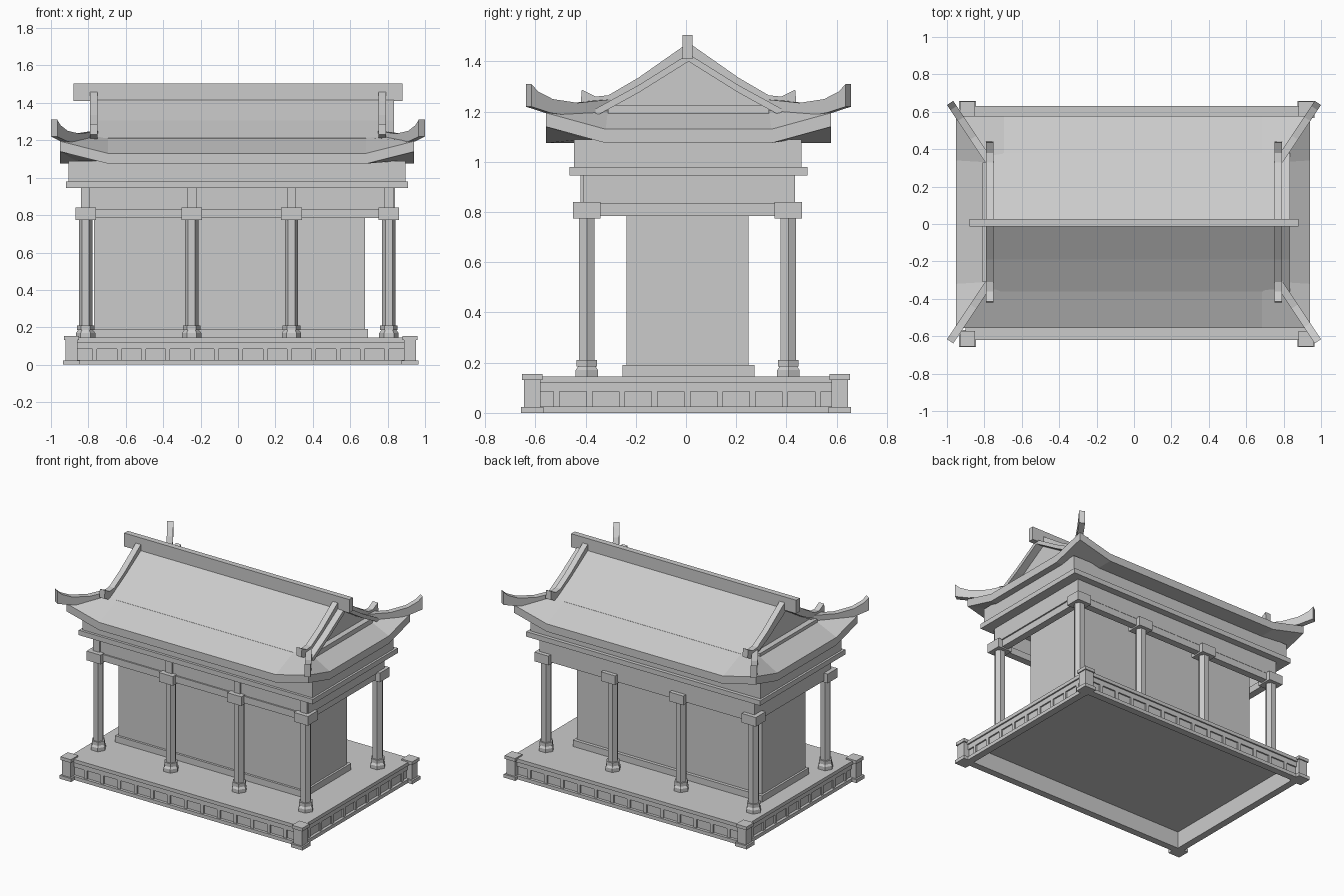
import bpy, bmesh
from mathutils import Vector, Matrix
from math import pi

if "Cube" in bpy.data.objects:
    bpy.data.objects.remove(bpy.data.objects["Cube"], do_unlink=True)

stone = bpy.data.materials.new("plain_grey")
stone.use_nodes = True
GREY = (0.6, 0.6, 0.6, 1)
stone.diffuse_color = GREY
stone.node_tree.nodes["Principled BSDF"].inputs["Base Color"].default_value = GREY


def finish(name, bm):
    bmesh.ops.recalc_face_normals(bm, faces=bm.faces)
    mesh = bpy.data.meshes.new(name)
    bm.to_mesh(mesh)
    bm.free()
    mesh.materials.append(stone)
    obj = bpy.data.objects.new(name, mesh)
    bpy.context.collection.objects.link(obj)
    return obj


def add_box(bm, x0, x1, y0, y1, z0, z1):
    place = Matrix.Translation(((x0 + x1) / 2, (y0 + y1) / 2, (z0 + z1) / 2))
    bmesh.ops.create_cube(bm, size=1, matrix=place @ Matrix.Diagonal((x1 - x0, y1 - y0, z1 - z0, 1)))


def box(name, *bounds):
    bm = bmesh.new()
    add_box(bm, *bounds)
    return finish(name, bm)


def block(name, x, y, half, z0, z1):
    return box(name, x - half, x + half, y - half, y + half, z0, z1)


def frame(name, x0, x1, y0, y1, z0, z1, t):
    """Rectangular ring of four beams."""
    bm = bmesh.new()
    add_box(bm, x0, x1, y0, y0 + t, z0, z1)
    add_box(bm, x0, x1, y1 - t, y1, z0, z1)
    add_box(bm, x0, x0 + t, y0 + t, y1 - t, z0, z1)
    add_box(bm, x1 - t, x1, y0 + t, y1 - t, z0, z1)
    return finish(name, bm)


def profile(name, outline, origin, along, half):
    """Upright outline of (distance, height), thickened to both sides."""
    along = Vector(along).normalized()
    side = Vector((-along.y, along.x, 0)) * half
    bm = bmesh.new()
    rings = [[bm.verts.new(Vector(origin) + along * s + Vector((0, 0, z)) + side * k)
              for s, z in outline] for k in (-1, 1)]
    for ring in rings:
        bm.faces.new(ring)
    n = len(outline)
    for i in range(n):
        j = (i + 1) % n
        bm.faces.new((rings[0][i], rings[0][j], rings[1][j], rings[1][i]))
    return finish(name, bm)


def add_hex(bm, x, y, r0, r1, z0, z1):
    place = Matrix.Translation((x, y, (z0 + z1) / 2)) @ Matrix.Rotation(pi / 2, 4, 'Z')
    bmesh.ops.create_cone(bm, cap_ends=True, segments=6, radius1=r0, radius2=r1,
                          depth=z1 - z0, matrix=place)


# Platform: floor slab, rails, recessed band with dividers
PX0, PX1, PY0, PY1 = -0.9, 0.93, -0.62, 0.63
box("platform_floor", PX0, PX1, PY0, PY1, 0.12, 0.145)
frame("platform_upper_band", PX0 + .01, PX1 - .01, PY0 + .01, PY1 - .01, 0.085, 0.12, 0.04)
frame("platform_recess", PX0 + .02, PX1 - .02, PY0 + .02, PY1 - .02, 0.02, 0.085, 0.03)
frame("platform_foot_rail", PX0, PX1, PY0, PY1, 0, 0.025, 0.05)
dividers = bmesh.new()
for i in range(13):
    x = 0.015 + (i - 6) * 0.13
    for y in (PY0 + .017, PY1 - .017):
        add_box(dividers, x - .012, x + .012, y - .007, y + .007, 0.025, 0.085)
for i in range(9):
    y = 0.005 + (i - 4) * 0.13
    for x in (PX0 + .017, PX1 - .017):
        add_box(dividers, x - .007, x + .007, y - .012, y + .012, 0.025, 0.085)
finish("platform_dividers", dividers)

# Corner posts of the platform
for x in (-0.89, 0.92):
    for y in (-0.613, 0.613):
        block("corner_post", x, y, 0.033, 0.02, 0.135)
        block("corner_post_cap", x, y, 0.041, 0.132, 0.155)
        block("corner_post_foot", x, y, 0.045, 0, 0.024)

# Hall walls
box("wall_plinth", -0.785, 0.695, -0.253, 0.272, 0.14, 0.19)
box("hall_walls", -0.77, 0.68, -0.237, 0.249, 0.19, 0.95)

# Six-sided columns with bases, caps and short posts
for y in (-0.395, 0.408):
    for x in (-0.815, -0.248, 0.286, 0.807):
        bm = bmesh.new()
        add_hex(bm, x, y, 0.052, 0.052, 0.14, 0.17)
        add_hex(bm, x, y, 0.052, 0.04, 0.17, 0.185)
        add_hex(bm, x, y, 0.047, 0.047, 0.185, 0.21)
        add_hex(bm, x, y, 0.036, 0.036, 0.21, 0.785)
        finish("column", bm)
        block("column_cap", x, y, 0.055, 0.775, 0.84)
        block("short_post", x, y, 0.025, 0.84, 0.95)

# Beams and plates above the columns
frame("lower_beam", -0.84, 0.83, -0.42, 0.433, 0.785, 0.833, 0.05)
frame("frieze", -0.84, 0.84, -0.41, 0.435, 0.833, 0.95, 0.03)
box("cornice_plate", -0.92, 0.91, -0.465, 0.485, 0.945, 0.98)
box("roof_base", -0.905, 0.895, -0.447, 0.46, 0.98, 1.09)

# Lower roof ring with upswept eave corners
CX, CY = -0.005, 0.01


def loop(hx, hy, bx, by, low, high):
    """Twelve points round a rectangle, its corners lifted to the high level."""
    quarter = [(hx, by, low), (hx, hy, high), (bx, hy, low)]
    pts = quarter + [(-x, y, z) for x, y, z in reversed(quarter)]
    return pts + [(-x, -y, z) for x, y, z in pts]


bm = bmesh.new()
rings = [[bm.verts.new((x + CX, y + CY, z)) for x, y, z in pts] for pts in (
    loop(0.78, 0.36, 0.69, 0.32, 1.215, 1.22),
    loop(0.947, 0.567, 0.69, 0.33, 1.13, 1.195),
    loop(0.947, 0.567, 0.69, 0.33, 1.075, 1.14),
    loop(0.86, 0.42, 0.69, 0.33, 1.075, 1.09))]
for a, b in zip(rings, rings[1:]):
    for i in range(12):
        j = (i + 1) % 12
        bm.faces.new((a[i], a[j], b[j], b[i]))
finish("lower_roof", bm)

# Upper gabled roof: curved slopes, gable wall, foot ridges
half_slope = [(0.37, 1.212), (0.2, 1.305), (0, 1.43)]


def mirrored(half):
    return half + [(-s, z) for s, z in reversed(half[:-1])]


top = mirrored(half_slope)
under = [(s, z - 0.03) for s, z in reversed(top)]
profile("upper_roof", top + under, (0.025, CY, 0), (0, 1, 0), 0.81)
profile("gable_wall", mirrored([(0.36, 1.17), (0.35, 1.2), (0.2, 1.285), (0, 1.41)]),
        (0.005, CY, 0), (0, 1, 0), 0.775)
for x in (-0.79, 0.8):
    box("gable_foot_ridge", x - .02, x + .02, CY - .32, CY + .32, 1.17, 1.225)

# Main ridge
box("main_ridge", -0.88, 0.88, -0.014, 0.026, 1.41, 1.505)

# Sloping gable ridges and upturned corner ridges
descent = [(0, 1.475), (0.2, 1.335), (0.32, 1.265), (0.37, 1.26), (0.425, 1.288),
           (0.43, 1.23), (0.37, 1.2), (0.2, 1.28), (0, 1.4)]
sweep = [(0, 1.25), (0.17, 1.235), (0.29, 1.25), (0.36, 1.28), (0.393, 1.31),
         (0.393, 1.22), (0.3, 1.195), (0.17, 1.18), (0, 1.18)]
for sx in (-1, 1):
    for sy in (-1, 1):
        profile("gable_ridge", descent, (sx * 0.77, CY, 0), (0, sy, 0), 0.02)
        profile("corner_ridge", sweep, (sx * 0.765, sy * 0.31 + CY, 0),
                (sx * 0.218, sy * 0.327, 0), 0.02)
